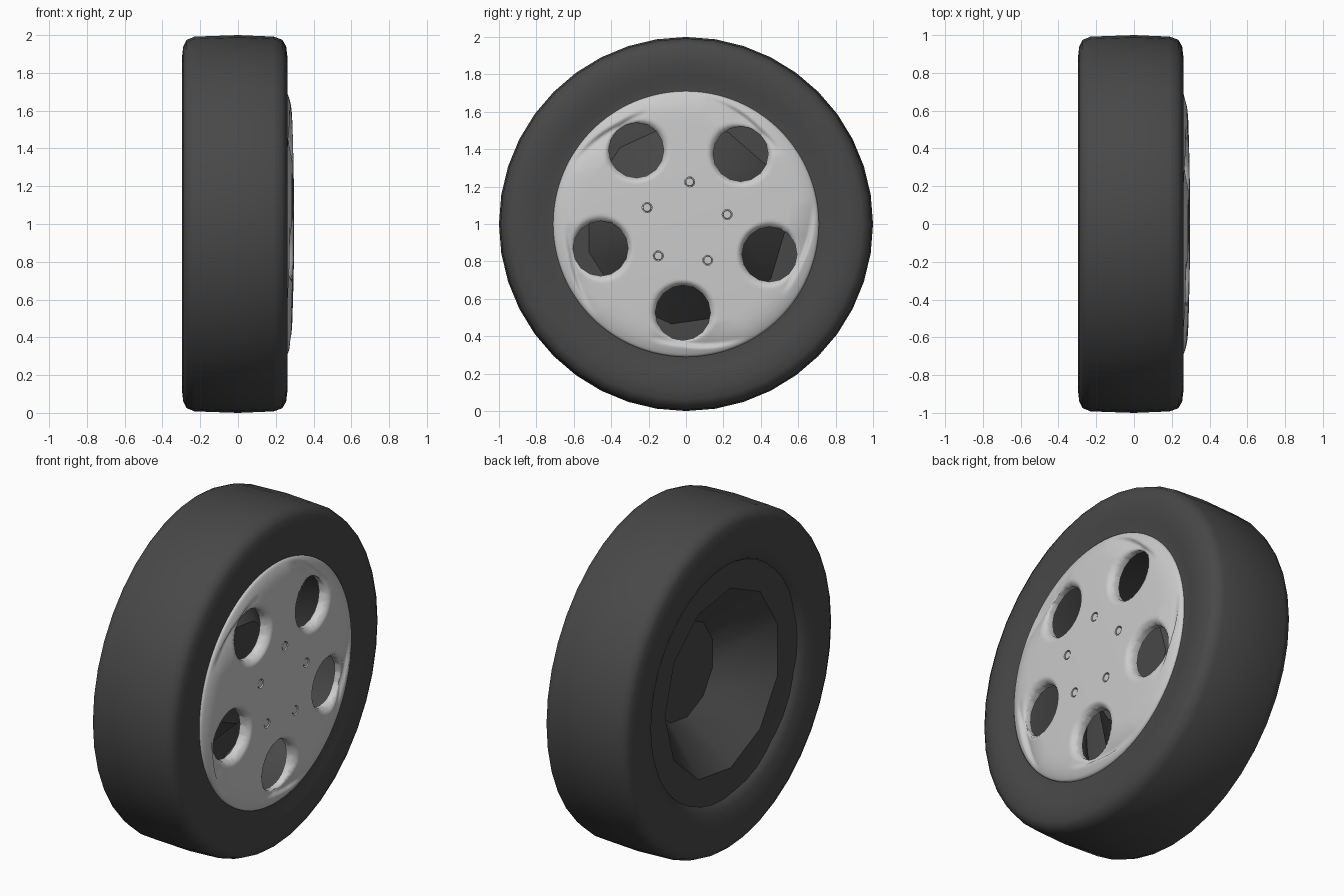
import bpy, bmesh
from math import sin, cos, pi, radians, degrees
from mathutils import Matrix, Vector

if "Cube" in bpy.data.objects:
    bpy.data.objects.remove(bpy.data.objects["Cube"])

HOLES = [radians(-92 + 72 * k) for k in range(5)]
BOLTS = [radians(85 + 72 * k) for k in range(5)]
HOLE_R, HOLE_DIST = 0.147, 0.475


def material(name, v):
    m = bpy.data.materials.new(name)
    m.diffuse_color = (v, v, v, 1)
    m.use_nodes = True
    m.node_tree.nodes["Principled BSDF"].inputs["Base Color"].default_value = m.diffuse_color
    return m


def finish(name, bm, mat=None, angle=None):
    bmesh.ops.recalc_face_normals(bm, faces=bm.faces)
    me = bpy.data.meshes.new(name)
    bm.to_mesh(me)
    bm.free()
    ob = bpy.data.objects.new(name, me)
    bpy.context.collection.objects.link(ob)
    if mat:
        me.materials.append(mat)
    if angle:
        smooth(ob, angle)
    return ob


def select(ob):
    bpy.ops.object.select_all(action='DESELECT')
    ob.select_set(True)
    bpy.context.view_layer.objects.active = ob


def smooth(ob, angle):
    select(ob)
    bpy.ops.object.shade_smooth_by_angle(angle=radians(angle))


def lathe(profile, n, closed=False):
    """Revolve (x, radius) points round the axle; radius 0 becomes a pole."""
    bm = bmesh.new()
    rings = []
    for x, r in profile:
        if r == 0:
            rings.append([bm.verts.new((x, 0, 1))] * n)
        else:
            rings.append([bm.verts.new((x, r * cos(2 * pi * i / n),
                                        1 + r * sin(2 * pi * i / n))) for i in range(n)])
    pairs = list(zip(rings, rings[1:]))
    if closed:
        pairs.append((rings[-1], rings[0]))
    for a, b in pairs:
        for i in range(n):
            j = (i + 1) % n
            vs = list(dict.fromkeys((a[i], a[j], b[j], b[i])))
            if len(vs) > 2:
                bm.faces.new(vs)
    return bm


def cylinder(bm, x, ang, dist, r, depth, n, r2=None):
    m = Matrix.Translation((x, dist * cos(ang), 1 + dist * sin(ang))) @ Matrix.Rotation(pi / 2, 4, 'Y')
    bmesh.ops.create_cone(bm, cap_ends=True, segments=n, radius1=r,
                          radius2=r2 or r, depth=depth, matrix=m)


rubber = material("rubber", 0.065)
dark = material("dark_metal", 0.065)

# Tyre
tyre = [(0.19, 0.69), (0.243, 0.705), (0.243, 0.75), (0.258, 0.80), (0.262, 0.88), (0.255, 0.94),
        (0.235, 0.975), (0.19, 0.992), (0, 1.0), (-0.23, 0.992), (-0.272, 0.975), (-0.29, 0.94),
        (-0.297, 0.88), (-0.295, 0.80), (-0.275, 0.74), (-0.26, 0.70), (-0.21, 0.67), (0, 0.67)]
finish("tyre", lathe(tyre, 40, closed=True), rubber, 60)

# Faceted inner rim: flange, steep cone and flat hub, seen from behind
rim = [(-0.25, 0.74), (-0.24, 0.67), (-0.24, 0.54), (0.02, 0.29), (0.02, 0.0)]
finish("inner_rim", lathe(rim, 11), dark, 35)


# Wheel cover: domed disc, recessed round the holes and along the swirl creases
def dome(r):
    t = max(0, (r - 0.50) / 0.21)
    return 0.297 - 0.008 * (r / 0.5) ** 2 - 0.03 * t ** 4


def recess(p):
    r, drop = p.length, 0
    for h in HOLES:
        axis = Vector((cos(h), sin(h)))
        d = (p - HOLE_DIST * axis).length
        drop = max(drop, 0.03 * min(1.3, max(0, (0.172 - d) / 0.028)) ** 1.6)
        a = -degrees(axis.angle_signed(p))
        below = 0.637 + 0.05 * max(0, a) / 30 - r
        if -16 < a < 30 and -0.015 < below < 0.12:
            fade = min(1, (a + 16) / 14, (30 - a) / 18)
            step = min(1, (below + 0.015) / 0.02)
            drop = max(drop, 0.026 * fade * step * (1 - max(0, below) / 0.12))
    return drop


cover = [(dome(0), 0)] + [(dome(0.01 * k), 0.01 * k) for k in range(2, 71)]
cover += [(0.249, 0.71), (0.21, 0.71), (0.21, 0.66), (0.225, 0.60), (0.23, 0.3), (0.23, 0)]
bm = lathe(cover, 180)
for v in bm.verts:
    p = Vector((v.co.y, v.co.z - 1))
    if p.length > 0.1 and v.co.x > dome(p.length) - 0.001:
        v.co.x -= recess(p)
cover = finish("wheel_cover", bm)

# Five round openings and shallow bolt pockets
bm = bmesh.new()
for h, b in zip(HOLES, BOLTS):
    cylinder(bm, 0.25, h, HOLE_DIST, HOLE_R, 0.3, 16)
    cylinder(bm, 0.32, b, 0.226, 0.027, 0.09, 12, 0.028)
cutter = finish("hole_cutter", bm)
cutter.hide_render = True
mod = cover.modifiers.new("holes", 'BOOLEAN')
mod.object, mod.operation, mod.solver = cutter, 'DIFFERENCE', 'EXACT'
select(cover)
bpy.ops.object.modifier_apply(modifier="holes")
bpy.data.objects.remove(cutter)
smooth(cover, 75)

# Wheel bolts
bm = bmesh.new()
for b in BOLTS:
    cylinder(bm, 0.277, b, 0.226, 0.025, 0.03, 12, 0.021)
finish("wheel_bolts", bm, None, 80)
